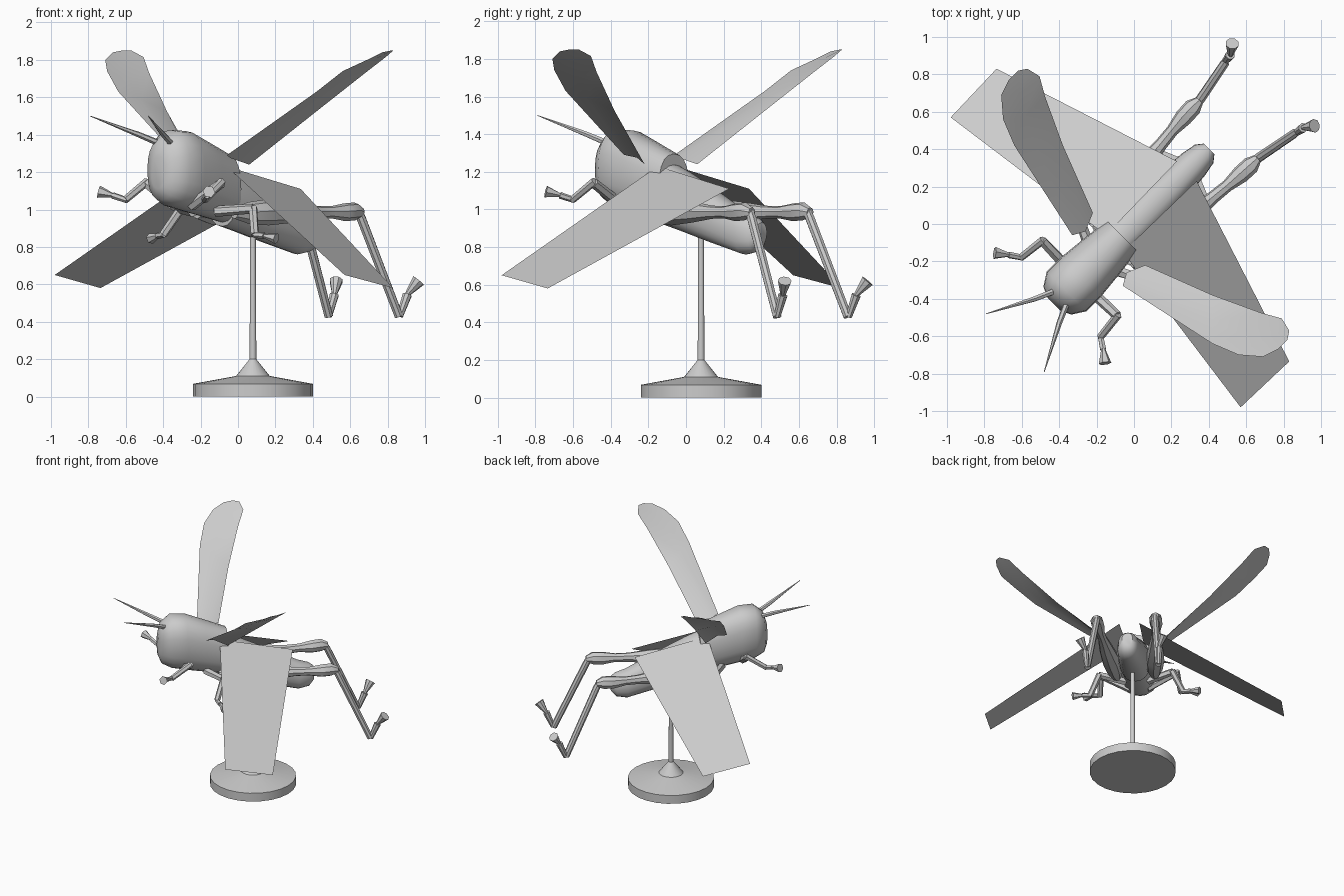
import bpy, bmesh, math
from mathutils import Vector

if "Cube" in bpy.data.objects:
    bpy.data.objects.remove(bpy.data.objects["Cube"])

grey = bpy.data.materials.new("light_grey")
grey.diffuse_color = (0.6, 0.6, 0.6, 1)
grey.use_nodes = True
grey.node_tree.nodes["Principled BSDF"].inputs["Base Color"].default_value = grey.diffuse_color
R = math.sqrt(0.5)


def finish(name, bm, smooth=40):
    bmesh.ops.recalc_face_normals(bm, faces=bm.faces)
    me = bpy.data.meshes.new(name)
    bm.to_mesh(me)
    bm.free()
    me.materials.append(grey)
    ob = bpy.data.objects.new(name, me)
    bpy.context.collection.objects.link(ob)
    if smooth:
        bpy.ops.object.select_all(action='DESELECT')
        ob.select_set(True)
        bpy.context.view_layer.objects.active = ob
        bpy.ops.object.shade_smooth_by_angle(angle=math.radians(smooth))
    return ob


def skin(bm, rings):
    """Bridge equal rings of points and cap both ends."""
    loops = [[bm.verts.new(p) for p in r] for r in rings]
    n = len(loops[0])
    for a, b in zip(loops, loops[1:]):
        for i in range(n):
            j = (i + 1) % n
            bm.faces.new((a[i], a[j], b[j], b[i]))
    bm.faces.new(loops[0])
    bm.faces.new(loops[-1])


def tube(bm, path, n=8):
    """Round tube through (x, y, z, radius) points."""
    pts = [Vector(p[:3]) for p in path]
    rings = []
    for i, p in enumerate(pts):
        t = (pts[min(i + 1, len(pts) - 1)] - pts[max(i - 1, 0)]).normalized()
        a = t.cross(Vector((0.3, -0.95, 0.1))).normalized()
        b = t.cross(a)
        rings.append([p + path[i][3] * (a * math.cos(k * math.tau / n) + b * math.sin(k * math.tau / n))
                      for k in range(n)])
    skin(bm, rings)


def both_sides(pts):
    """The body lies along x = y, so the other side swaps x and y."""
    yield "right", pts
    yield "left", [(p[1], p[0]) + tuple(p[2:]) for p in pts]


def paired_tubes(name, paths, n=8):
    for side in (0, 1):
        bm = bmesh.new()
        for path in paths:
            label, pts = list(both_sides(path))[side]
            tube(bm, pts, n)
        finish(f"{name}_{label}", bm)


def body(name, stations, n=20, power=0.85):
    """Sections (distance along body, centre height, half width, half height)."""
    def se(c):
        return math.copysign(abs(c) ** power, c)
    rings = []
    for u, z, w, h in stations:
        ring = []
        for k in range(n):
            t = k * math.tau / n
            v = w * se(math.cos(t))
            ring.append(((u + v) * R, (u - v) * R, z + h * se(math.sin(t))))
        rings.append(ring)
    bm = bmesh.new()
    skin(bm, rings)
    finish(name, bm, 50)


# Head with thorax, and tapering abdomen
body("head_and_thorax", [(-0.605, 1.20, .05, .09), (-0.58, 1.21, .105, .16), (-0.51, 1.22, .15, .205),
                         (-0.40, 1.205, .15, .215), (-0.25, 1.16, .135, .20), (-0.09, 1.11, .115, .185)])
body("abdomen", [(-0.12, 1.08, .11, .17), (0.0, 1.04, .115, .16), (0.2, 0.965, .105, .14),
                 (0.45, 0.87, .085, .11), (0.53, 0.865, .07, .09), (0.568, 0.875, .04, .055)])

# Broad flat rear wings
rear = [(-0.06, -0.15, 1.23), (0.57, -0.98, 0.65), (0.83, -0.735, 0.58), (0.335, 0.23, 1.11)]
for side, pts in both_sides(rear):
    bm = bmesh.new()
    bm.faces.new([bm.verts.new(p) for p in pts])
    finish("rear_wing_" + side, bm, 0)

# Raised front wings, two panels meeting at a shallow crease
lead = [(-0.06, -0.33, 1.29), (0.42, -0.64, 1.63), (0.56, -0.70, 1.74), (0.69, -0.71, 1.80), (0.77, -0.67, 1.84)]
mid = [(-0.04, -0.26, 1.275), (0.42, -0.52, 1.59), (0.57, -0.59, 1.70), (0.70, -0.61, 1.785), (0.82, -0.62, 1.85)]
trail = [(0.06, -0.22, 1.24), (0.42, -0.38, 1.525), (0.68, -0.475, 1.73), (0.79, -0.505, 1.815), (0.83, -0.57, 1.85)]
for s, name in enumerate(("front_wing_right", "front_wing_left")):
    bm = bmesh.new()
    rows = [[bm.verts.new(p) for p in list(both_sides(r))[s][1]] for r in (lead, mid, trail)]
    for a, b in zip(rows, rows[1:]):
        for i in range(4):
            bm.faces.new((a[i], a[i + 1], b[i + 1], b[i]))
    finish(name, bm, 30)

# Antennae
paired_tubes("antenna", [[(-0.35, -0.40, 1.345, .018), (-0.40, -0.53, 1.40, .015), (-0.48, -0.79, 1.50, .002)]], 6)

# Jumping legs: thigh with knee bulge, shin, two-part foot
paired_tubes("hind_leg", [
    [(-0.02, -0.22, 0.98, .03), (0.06, -0.15, 0.98, .06), (0.16, -0.07, 0.985, .07), (0.30, 0.04, 0.985, .055),
     (0.42, 0.14, 0.985, .035), (0.50, 0.205, 0.985, .033), (0.57, 0.265, 0.985, .048),
     (0.625, 0.315, 0.99, .048), (0.66, 0.35, 0.985, .025)],
    [(0.64, 0.335, 1.0, .022), (0.66, 0.35, 0.95, .026), (0.86, 0.485, 0.43, .024)],
    [(0.865, 0.485, 0.43, .018), (0.905, 0.515, 0.545, .026)],
    [(0.90, 0.515, 0.54, .012), (0.965, 0.525, 0.62, .037)]], 8)

# Small walking legs
paired_tubes("front_leg", [
    [(-0.25, -0.34, 1.02, .03), (-0.09, -0.49, 1.14, .026)],
    [(-0.085, -0.485, 1.15, .022), (-0.18, -0.605, 1.05, .02)],
    [(-0.18, -0.595, 1.05, .016), (-0.165, -0.67, 1.075, .018)],
    [(-0.165, -0.665, 1.075, .01), (-0.155, -0.745, 1.095, .034)]], 6)
paired_tubes("middle_leg", [
    [(-0.12, -0.24, 0.99, .03), (0.08, -0.31, 1.005, .026)],
    [(0.08, -0.30, 1.01, .024), (0.09, -0.40, 0.865, .022)],
    [(0.085, -0.395, 0.865, .016), (0.14, -0.43, 0.86, .018)],
    [(0.135, -0.425, 0.86, .01), (0.205, -0.465, 0.845, .03)]], 6)

# Display stand: lathe profile of disc, cone and rod
profile = [(.32, 0), (.32, .068), (.09, .11), (.018, .20), (.015, .90)]
bm = bmesh.new()
skin(bm, [[(0.08 + r * math.cos(k * math.tau / 24), 0.08 + r * math.sin(k * math.tau / 24), z)
           for k in range(24)] for r, z in profile])
finish("stand", bm, 30)
